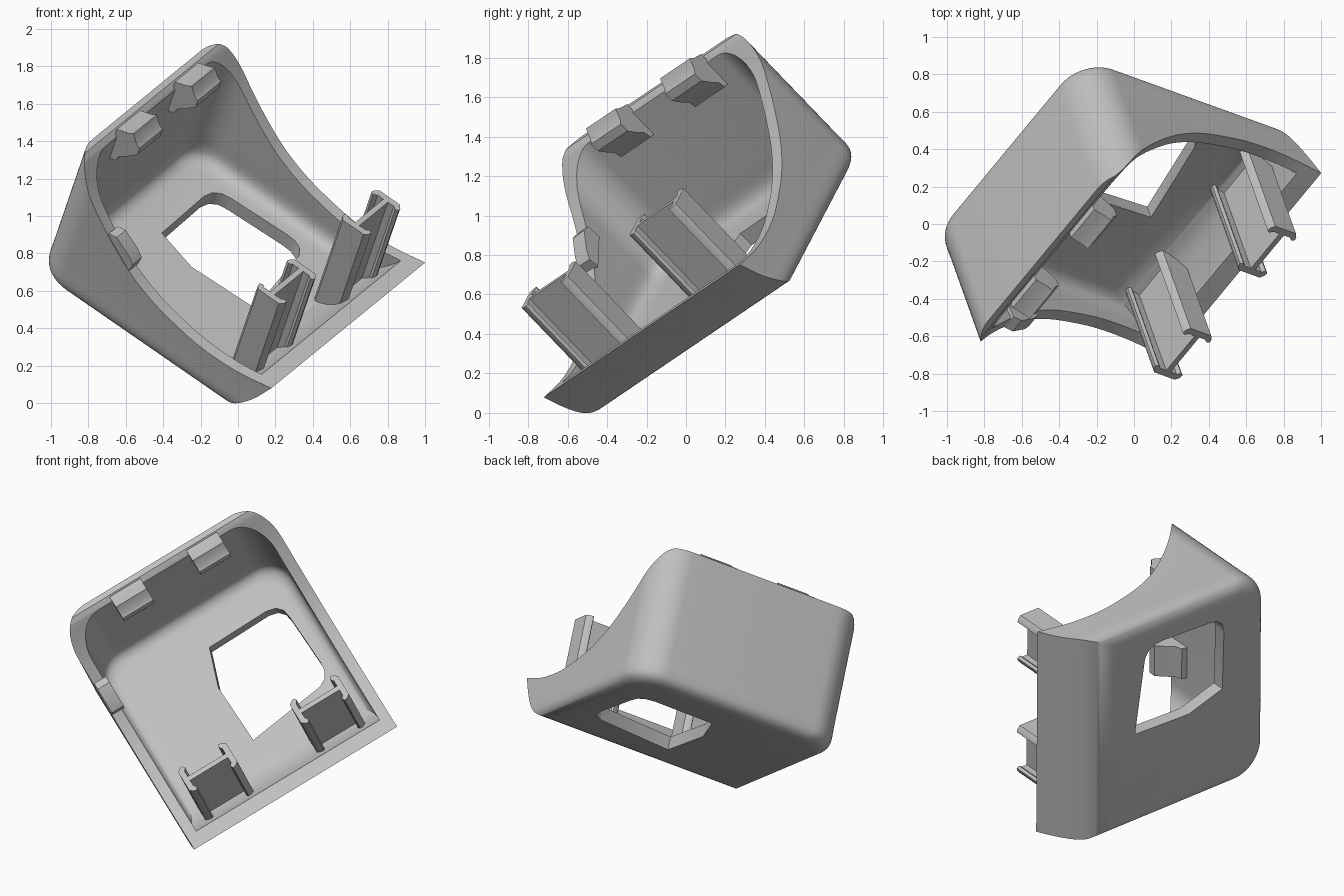
import bpy, bmesh, math
from mathutils import Matrix, Vector

cube = bpy.data.objects.get("Cube")
if cube:
    bpy.data.objects.remove(cube, do_unlink=True)

# Tilted frame of the housing: u along the front edge, t up the back plate, n out of it
u = Vector((0.567, 0.684, 0.463)).normalized()
n = Vector((0.24, -0.673, 0.70))
n = (n - u * n.dot(u)).normalized()
t = n.cross(u)
FRAME = Matrix((u, t, n)).transposed().to_4x4()

grey = bpy.data.materials.new("light_grey_plastic")
grey.use_nodes = True
COLOR = (0.53, 0.53, 0.53, 1)
grey.diffuse_color = COLOR
grey.node_tree.nodes["Principled BSDF"].inputs["Base Color"].default_value = COLOR

U0, U1, T1, MID = -0.355, 1.099, 1.235, 0.373


def loft(name, rings):
    """Closed solid through rings of equal point count."""
    bm = bmesh.new()
    rows = [[bm.verts.new(p) for p in ring] for ring in rings]
    count = len(rows[0])
    for a, b in zip(rows, rows[1:]):
        for i in range(count):
            j = (i + 1) % count
            bm.faces.new((a[i], a[j], b[j], b[i]))
    bm.faces.new(rows[0][::-1])
    bm.faces.new(rows[-1])
    bmesh.ops.recalc_face_normals(bm, faces=bm.faces)
    mesh = bpy.data.meshes.new(name)
    bm.to_mesh(mesh)
    bm.free()
    ob = bpy.data.objects.new(name, mesh)
    bpy.context.collection.objects.link(ob)
    mesh.materials.append(grey)
    ob.matrix_world = FRAME
    return ob


def prism_n(name, outline, lo, hi):
    return loft(name, [[(a, b, h) for a, b in outline] for h in (lo, hi)])


def prism_u(name, outline, lo, hi):
    return loft(name, [[(w, a, b) for a, b in outline] for w in (lo, hi)])


def section(height, low, inset):
    """Outline with two square corners at the low edge and two round ones on top."""
    a, b, top = U0 + inset, U1 - inset, T1 - inset
    r = 0.21 - inset * 0.4
    pts = [(a, low, height), (b, low, height)]
    for cx, start in ((b - r, 0), (a + r, 90)):
        for k in range(13):
            ang = math.radians(start + k * 7.5)
            pts.append((cx + r * math.cos(ang), top - r + r * math.sin(ang), height))
    return pts


def cut(target, cutter):
    mod = target.modifiers.new("cut", "BOOLEAN")
    mod.operation = "DIFFERENCE"
    mod.solver = "EXACT"
    mod.object = cutter
    select(target)
    bpy.ops.object.modifier_apply(modifier=mod.name)
    bpy.data.objects.remove(cutter, do_unlink=True)


def select(ob):
    bpy.ops.object.select_all(action="DESELECT")
    ob.select_set(True)
    bpy.context.view_layer.objects.active = ob


def smooth_curve(points, steps=6):
    """Catmull-Rom curve through the points."""
    p = [Vector(q) for q in points]
    p = [p[0] * 2 - p[1]] + p + [p[-1] * 2 - p[-2]]
    out = []
    for a, b, c, d in zip(p, p[1:], p[2:], p[3:]):
        for k in range(steps):
            s = k / steps
            out.append(tuple(0.5 * (2 * b + (c - a) * s + (2 * a - 5 * b + 4 * c - d) * s * s
                                    + (3 * b - a - 3 * c + d) * s ** 3)))
    return out + [tuple(p[-2])]


# Housing: rounded tray with a curved low wall (height, low edge, inset)
levels = smooth_curve([(0.268, 0.08, 0.11), (0.275, 0.0, 0.055), (0.302, -0.085, 0.016),
                       (0.35, -0.15, 0.0), (0.45, -0.23, 0.0), (0.583, -0.303, 0.0)], 4)
levels.append((1.3, -0.7, 0.0))
housing = loft("housing", [section(*level) for level in levels])
cavity = loft("cavity", [section(h + 0.085, low + 0.05, i + 0.07) for h, low, i in levels])
cut(housing, cavity)

# Concave rim sweeping up from the low wall to the tall wall
rim = smooth_curve([(-0.303, 0.583), (-0.08, 0.54), (0.15, 0.535), (0.36, 0.57), (0.533, 0.62),
                    (0.69, 0.695), (0.834, 0.795), (0.96, 0.9), (1.06, 0.998), (1.17, 1.125)])
rim_profile = [(-1, 0.583)] + rim + [(1.2, 1.147), (1.5, 1.147), (1.5, 1.6), (-1, 1.6)]
cut(housing, prism_u("rim_cutter", rim_profile, -1, 2))

# Irregular window in the back plate
window = [(0.378, 0.895), (0.79, 0.905), (0.85, 0.89), (0.885, 0.85), (0.895, 0.79), (0.91, 0.43),
          (0.905, 0.37), (0.88, 0.32), (0.83, 0.29), (0.31, 0.215), (0.295, 0.635)]
cut(housing, prism_n("window_cutter", window, 0.1, 0.45))

# Two ribbed posts with an H section by the low wall
quarter = [(0.135, 0.015), (0.135, 0.055), (0.12, 0.075), (0.13, 0.092),
           (0.15, 0.088), (0.172, 0.07), (0.172, 0.03)]
half = quarter + [(a, -b) for a, b in reversed(quarter)]
h_section = half + [(-a, b) for a, b in reversed(half)]
parts = [housing]
for side, name in ((-1, "post_a"), (1, "post_b")):
    centre = MID + side * 0.40
    outline = [(a + centre, b - 0.05) for a, b in h_section]
    parts.append(prism_n(name, outline, 0.35, 0.985))

# Two snap hooks on the tall wall, just proud of the rim
hook = [(1.18, 0.96), (1.18, 1.17), (1.11, 1.195), (1.08, 1.215), (1.045, 1.165), (1.02, 1.15),
        (1.02, 1.10), (1.07, 1.05), (1.115, 1.015), (1.13, 0.97)]
for side, name in ((-1, "hook_a"), (1, "hook_b")):
    centre = MID + 0.015 + side * 0.275
    parts.append(prism_u(name, hook, centre - 0.11, centre + 0.11))

# Small locating tab on one side rim
tab = [(0.70, 0.69), (0.69, 0.75), (0.73, 0.79), (0.83, 0.85), (0.88, 0.84), (0.89, 0.76)]
parts.append(prism_u("rim_tab", tab, U0 + 0.005, U0 + 0.09))

for part in parts:
    select(part)
    bpy.ops.object.shade_smooth_by_angle(angle=math.radians(35))
